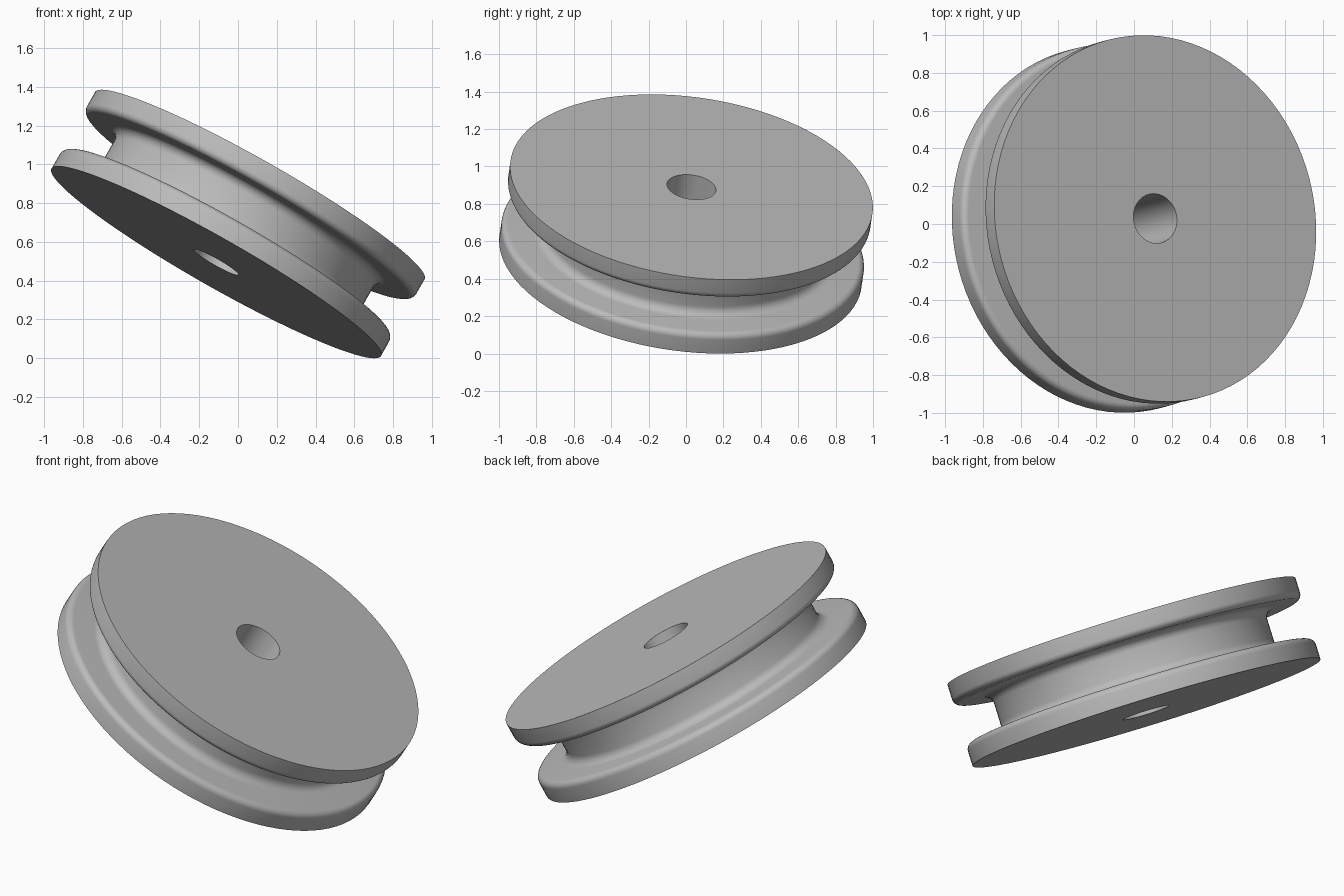
import bpy, bmesh, math
from mathutils import Vector

cube = bpy.data.objects.get("Cube")
if cube:
    bpy.data.objects.remove(cube, do_unlink=True)

# Main dimensions
RIM, HUB, BORE = 0.978, 0.768, 0.132
HALF, INNER = 0.229, 0.11
ROUND, FILLET = 0.035, 0.05
SEGMENTS = 96
AXIS = Vector((0.49, 0.128, 0.862)).normalized()
CENTRE = Vector((0, 0, 0.6925))


def arc(r, z, radius, start, end, steps=6):
    """Quarter arc in the (radius, height) plane."""
    angles = [math.radians(start + (end - start) * i / steps) for i in range(steps + 1)]
    return [(r + radius * math.cos(a), z + radius * math.sin(a)) for a in angles]


# Upper half of the wheel section, from bore to groove
upper = [(BORE, HALF), (RIM, HALF)]
upper += arc(RIM - ROUND, INNER + ROUND, ROUND, 0, -90)
upper += arc(HUB + FILLET, INNER - FILLET, FILLET, 90, 180)
profile = upper + [(r, -z) for r, z in reversed(upper)]

# Revolve the closed section about the axle
bm = bmesh.new()
verts = [bm.verts.new((r, 0, z)) for r, z in profile]
edges = [bm.edges.new((v, verts[(i + 1) % len(verts)])) for i, v in enumerate(verts)]
bmesh.ops.spin(bm, geom=verts + edges, cent=(0, 0, 0), axis=(0, 0, 1),
               angle=math.tau, steps=SEGMENTS, use_merge=True)
bmesh.ops.remove_doubles(bm, verts=bm.verts, dist=1e-5)
bmesh.ops.recalc_face_normals(bm, faces=bm.faces)
mesh = bpy.data.meshes.new("pulley_wheel")
bm.to_mesh(mesh)
bm.free()

# Tilted placement
wheel = bpy.data.objects.new("pulley_wheel", mesh)
bpy.context.collection.objects.link(wheel)
wheel.rotation_euler = AXIS.to_track_quat('Z', 'Y').to_euler()
wheel.location = CENTRE

# Plain grey finish
grey = bpy.data.materials.new("plain_grey")
grey.use_nodes = True
colour = (0.5, 0.5, 0.5, 1)
grey.diffuse_color = colour
grey.node_tree.nodes["Principled BSDF"].inputs["Base Color"].default_value = colour
mesh.materials.append(grey)

# Smooth curves with crisp outer rims
bpy.ops.object.select_all(action='DESELECT')
wheel.select_set(True)
bpy.context.view_layer.objects.active = wheel
bpy.ops.object.shade_smooth_by_angle(angle=math.radians(35))
